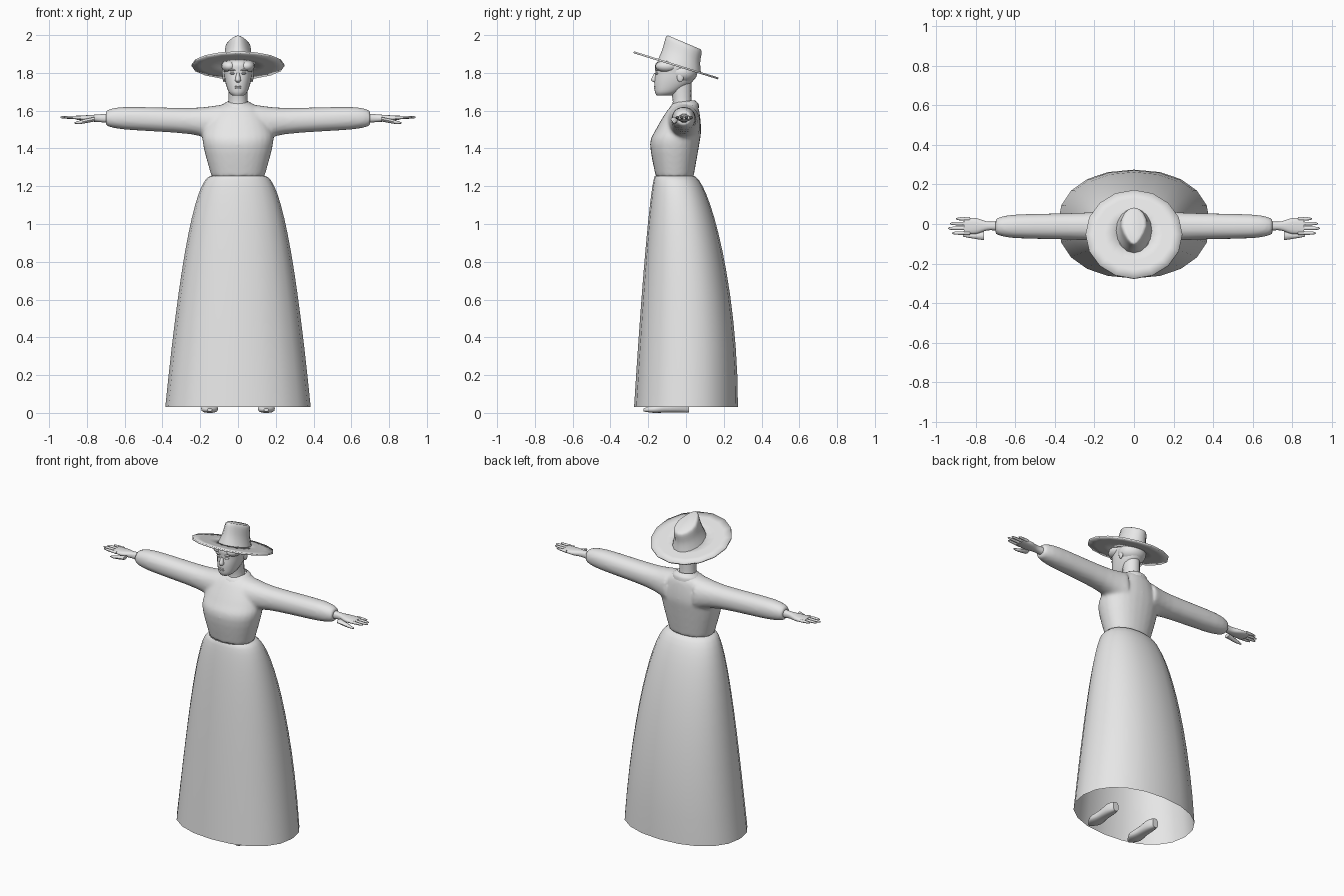
import bpy, bmesh, math
from mathutils import Vector

default_cube = bpy.data.objects.get("Cube")
if default_cube:
    bpy.data.objects.remove(default_cube, do_unlink=True)

# One plain colour for the whole figure
shade = (.8, .8, .8, 1)
grey = bpy.data.materials.new("plain_grey")
grey.use_nodes = True
grey.diffuse_color = shade
grey.node_tree.nodes["Principled BSDF"].inputs["Base Color"].default_value = shade


def flow(keys, steps=4):
    """Pass a smooth curve through a few key rings."""
    keys = [Vector(key) for key in keys]
    last = len(keys) - 1
    rings = []
    for i in range(last):
        start, end = keys[i], keys[i + 1]
        before, after = keys[max(i - 1, 0)], keys[min(i + 2, last)]
        leave, arrive = (end - before) / 2, (after - start) / 2
        for step in range(steps):
            t = step / steps
            ease = t * t * (3 - 2 * t)
            rings.append(start.lerp(end, ease) + leave * t * (1 - t) ** 2
                         - arrive * t * t * (1 - t))
    return rings + [keys[last]]


def loft(bm, rings, axis="z", sides=16, power=2, shift=0, caps=True, flip=1):
    """Skin rings of (position, half width, half depth, depth centre).
    The shift moves the width centre."""
    along = "xyz".index(axis)
    across, deep = [i for i in range(3) if i != along]
    loops = []
    for position, half_width, half_depth, centre in rings:
        loop = []
        for i in range(sides):
            angle = math.tau * i / sides
            c, s = math.cos(angle), math.sin(angle)
            point = Vector()
            point[along] = position
            point[across] = shift + half_width * math.copysign(abs(c) ** (2 / power), c)
            point[deep] = centre + half_depth * math.copysign(abs(s) ** (2 / power), s)
            point.x *= flip
            loop.append(bm.verts.new(point))
        loops.append(loop)
    for lower, upper in zip(loops, loops[1:]):
        for i in range(sides):
            bm.faces.new((lower[i - 1], lower[i], upper[i], upper[i - 1]))
    if caps:
        bm.faces.new(loops[0])
        bm.faces.new(loops[-1])


def finish(name, bm, mirror=False):
    bmesh.ops.recalc_face_normals(bm, faces=bm.faces)
    mesh = bpy.data.meshes.new(name)
    bm.to_mesh(mesh)
    bm.free()
    mesh.materials.append(grey)
    ob = bpy.data.objects.new(name, mesh)
    bpy.context.collection.objects.link(ob)
    bpy.ops.object.select_all(action="DESELECT")
    ob.select_set(True)
    bpy.context.view_layer.objects.active = ob
    bpy.ops.object.shade_smooth_by_angle(angle=math.radians(50))
    if mirror:
        ob.modifiers.new("mirror", "MIRROR")
    return ob


def part(name, keys, mirror=False, **options):
    bm = bmesh.new()
    loft(bm, flow(keys), **options)
    return finish(name, bm, mirror)


def blob(name, centre, size, mirror=False):
    bm = bmesh.new()
    bmesh.ops.create_uvsphere(bm, u_segments=16, v_segments=10, radius=1)
    bmesh.ops.scale(bm, vec=size, verts=bm.verts)
    bmesh.ops.translate(bm, vec=centre, verts=bm.verts)
    return finish(name, bm, mirror)


# Long skirt, open at the hem, fuller behind than in front
rings = []
for i in range(15):
    drop = (i / 14) ** 2
    front = -.165 - .11 * drop ** .7
    back = .04 + .235 * math.sin(drop * math.pi / 2) ** .6
    rings.append((1.255 - 1.225 * drop, .14 + .245 * math.sqrt(drop),
                  (back - front) / 2, (back + front) / 2))
bm = bmesh.new()
loft(bm, rings, sides=20, power=2.2, caps=False)
finish("skirt", bm)

# Bodice and sleeves, blended into one garment
bm = bmesh.new()
bodice = [(1.25, .14, .1, -.06), (1.42, .185, .13, -.06), (1.5, .18, .12, -.04),
          (1.6, .13, .085, -.015), (1.64, .07, .055, -.005)]
sleeve = [(.1, .09, .1, 1.53), (.25, .07, .07, 1.545), (.6, .06, .06, 1.56),
          (.7, .04, .04, 1.56)]
loft(bm, flow(bodice), sides=28, power=2.2)
for flip in (1, -1):
    loft(bm, flow(sleeve), axis="x", sides=20, power=2.2, shift=-.012, flip=flip)
garment = finish("bodice_and_sleeves", bm)
blend = garment.modifiers.new("blend", "REMESH")
blend.mode = "VOXEL"
blend.voxel_size = .01
blend.use_smooth_shade = True
soften = garment.modifiers.new("soften", "SMOOTH")
soften.iterations = 6

# Collar, lower at the front
bm = bmesh.new()
loft(bm, flow([(1.605, .09, .08, -.01), (1.63, .085, .075, -.01), (1.65, .055, .055, -.01)]),
     sides=20, caps=False)
for vert in bm.verts:
    vert.co.z += vert.co.y / 8
finish("collar", bm)

# Neck, head and face
part("neck", [(1.6, .06, .06, -.02), (1.65, .05, .05, -.02), (1.75, .05, .06, -.03)])
part("head", [(1.68, .03, .04, -.115), (1.7, .05, .065, -.1), (1.75, .067, .1, -.068),
              (1.8, .075, .107, -.055), (1.85, .075, .105, -.055), (1.88, .035, .055, -.055)],
     sides=24, power=2.2)
part("nose", [(1.75, .01, .01, -.16), (1.763, .015, .02, -.166), (1.8, .007, .01, -.158)],
     sides=10)
blob("eye", (.028, -.154, 1.797), (.014, .01, .006), mirror=True)
blob("eyebrow", (.03, -.155, 1.815), (.02, .01, .005), mirror=True)
for name, height in (("upper_lip", 1.728), ("lower_lip", 1.72)):
    blob(name, (0, -.163, height), (.018, .008, .004))
blob("ear", (.074, -.03, 1.778), (.008, .018, .027), mirror=True)

# Hair swept back from a centre parting
blob("hair_back", (0, -.02, 1.8), (.086, .08, .06))
blob("hair_side", (.045, -.1, 1.835), (.043, .062, .033), mirror=True)

# Tilted hat: wide brim and pinched crown
tilt, middle = .31, -.053
bm = bmesh.new()
loft(bm, [(1.84, .245 * reach, .224 * reach, middle) for reach in (.35, .6, .8, 1)],
     caps=False)
for vert in bm.verts:
    vert.co.z -= tilt * (vert.co.y - middle)
brim = finish("hat_brim", bm)
felt = brim.modifiers.new("felt", "SOLIDIFY")
felt.thickness = .01
felt.offset = 0

bm = bmesh.new()
loft(bm, flow([(1.835, .094, .115, -.035), (1.9, .077, .1, -.025),
               (1.965, .067, .095, -.012), (1.98, .05, .085, -.01)]))
for vert in bm.verts:
    rise = (vert.co.z - 1.835) / .145
    pinch = min(max(-vert.co.y / .11, 0), 1)
    vert.co.x *= 1 - .4 * rise * pinch
    vert.co.z -= (tilt + rise / 9) * (vert.co.y - middle)
finish("hat_crown", bm)

# Hands: palm with wrist, four fingers and a thumb
part("palm", [(.68, .025, .025, 1.56), (.74, .022, .02, 1.56), (.8, .04, .016, 1.56),
              (.86, .038, .01, 1.563)],
     axis="x", power=2.4, shift=-.01, mirror=True)
fingers = {"index": .92, "middle": .94, "ring": .93, "little": .9}
for i, (name, tip) in enumerate(fingers.items()):
    part(name + "_finger", [(.83, .01, .009, 1.563), (tip - .02, .008, .007, 1.565),
                            (tip, .003, .003, 1.565)],
         axis="x", sides=8, shift=.024 * i - .046, mirror=True)
part("thumb", [(.76, .022, .012, 1.555), (.83, .011, .01, 1.54), (.865, .004, .004, 1.535)],
     axis="x", sides=8, shift=-.06, mirror=True)

# Shoes under the hem
part("shoe", [(-.225, .012, .008, .016), (-.17, .044, .02, .02), (-.1, .036, .026, .028),
              (-.03, .032, .034, .036), (.015, .02, .03, .032)],
     axis="y", power=2.6, shift=.15, mirror=True)
